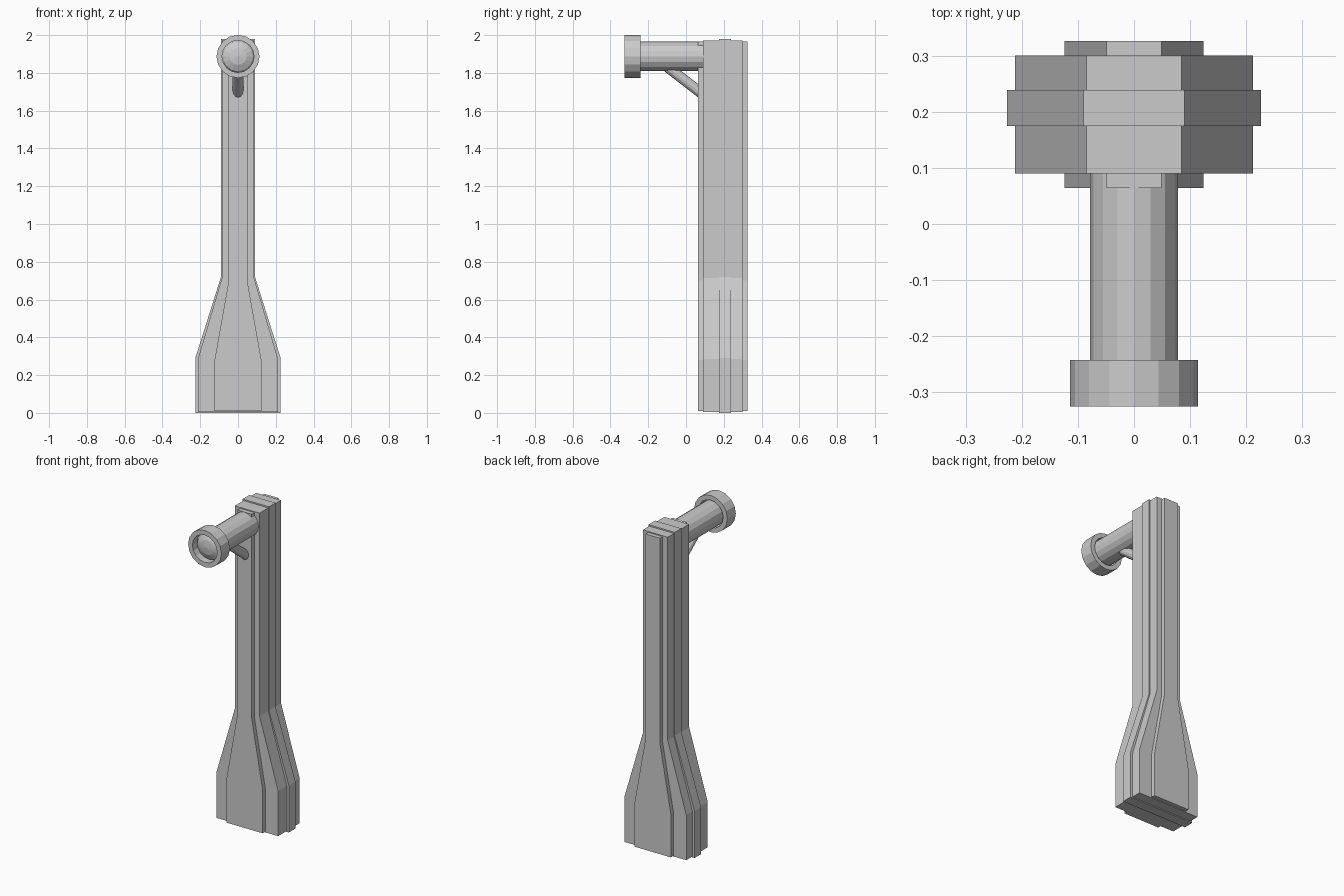
import bpy, bmesh, math
from mathutils import Vector

if "Cube" in bpy.data.objects:
    bpy.data.objects.remove(bpy.data.objects["Cube"])


def make_object(name, bm):
    bmesh.ops.recalc_face_normals(bm, faces=bm.faces)
    mesh = bpy.data.meshes.new(name)
    bm.to_mesh(mesh)
    bm.free()
    ob = bpy.data.objects.new(name, mesh)
    bpy.context.collection.objects.link(ob)
    return ob


def flared_slab(name, base, neck, y0, y1, z0, z1, za, zb):
    """Symmetrical flared outline in XZ, extruded along Y."""
    half = [(base, z0), (base, za), (neck, zb), (neck, z1)]
    outline = half + [(-x, z) for x, z in reversed(half)]
    bm = bmesh.new()
    face = bm.faces.new([bm.verts.new((x, y0, z)) for x, z in outline])
    ext = bmesh.ops.extrude_face_region(bm, geom=[face])
    verts = [v for v in ext["geom"] if isinstance(v, bmesh.types.BMVert)]
    bmesh.ops.translate(bm, verts=verts, vec=(0, y1 - y0, 0))
    return make_object(name, bm)


def lathe_y(name, profile, z, sides=16, closed=False, smooth=False):
    """Spin (radius, y) points around a Y-parallel axis at height z."""
    bm = bmesh.new()
    vs = [bm.verts.new((0, y, z + r)) for r, y in profile]
    edges = [bm.edges.new(p) for p in zip(vs, vs[1:])]
    if closed:
        edges.append(bm.edges.new((vs[-1], vs[0])))
    bmesh.ops.spin(bm, geom=vs + edges, cent=(0, 0, z), axis=(0, 1, 0),
                   angle=math.tau, steps=sides, use_merge=False)
    bmesh.ops.remove_doubles(bm, verts=bm.verts, dist=1e-5)
    return make_object(name, bm)


def rod(name, a, b, radius, sides):
    a, b = Vector(a), Vector(b)
    bpy.ops.mesh.primitive_cylinder_add(vertices=sides, radius=radius,
                                        depth=(b - a).length, location=(a + b) / 2)
    ob = bpy.context.object
    ob.name = name
    ob.rotation_euler = (b - a).to_track_quat('Z', 'Y').to_euler()
    return ob


# Stepped post: wide body, side rib, front and back panels
flared_slab("post_body", 0.212, 0.085, 0.09, 0.30, 0.006, 1.972, 0.285, 0.715)
flared_slab("post_rib", 0.226, 0.09, 0.175, 0.239, 0.0, 1.98, 0.29, 0.72)
flared_slab("post_panels", 0.124, 0.049, 0.064, 0.326, 0.01, 1.966, 0.28, 0.70)

# Lamp arm and its diagonal brace
AXIS = 1.887
lathe_y("lamp_arm", [(0, 0.12), (0.078, 0.12), (0.078, -0.28), (0, -0.28)], AXIS)
rod("arm_brace", (0, 0.10, 1.678), (0, -0.12, 1.848), 0.028, 12)

# Lamp head: open ring with a recessed domed lens
lathe_y("lamp_ring", [(0.114, -0.325), (0.114, -0.242), (0.085, -0.242),
                      (0.085, -0.325)], AXIS, closed=True)
lathe_y("lamp_lens", [(0.086, -0.275), (0.079, -0.287), (0.045, -0.303),
                      (0, -0.309)], AXIS)
